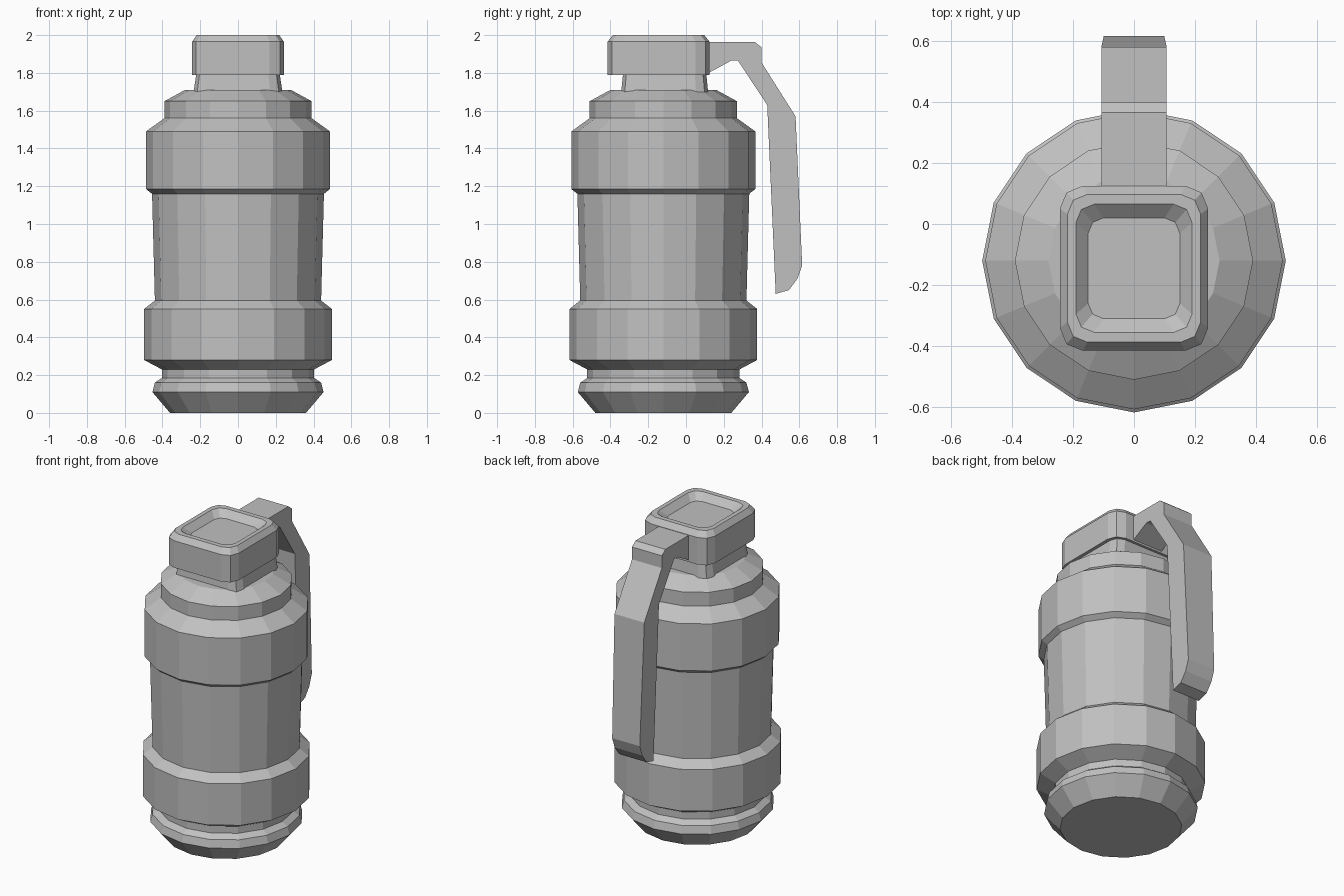
import bpy, bmesh
from math import cos, sin, pi

cube = bpy.data.objects.get("Cube")
if cube:
    bpy.data.objects.remove(cube, do_unlink=True)

grey = bpy.data.materials.new("matte_grey")
grey.use_nodes = True
colour = (0.53, 0.53, 0.53, 1)
grey.diffuse_color = colour
grey.node_tree.nodes["Principled BSDF"].inputs["Base Color"].default_value = colour

AXIS_Y = -0.12


def loft(name, loops):
    """Skin a stack of equal-length point loops and cap both ends."""
    bm = bmesh.new()
    rings = [[bm.verts.new(p) for p in loop] for loop in loops]
    count = len(rings[0])
    for low, high in zip(rings, rings[1:]):
        for i in range(count):
            j = (i + 1) % count
            bm.faces.new((low[i], low[j], high[j], high[i]))
    bm.faces.new(rings[0][::-1])
    bm.faces.new(rings[-1])
    bmesh.ops.recalc_face_normals(bm, faces=bm.faces)
    mesh = bpy.data.meshes.new(name)
    bm.to_mesh(mesh)
    bm.free()
    mesh.materials.append(grey)
    obj = bpy.data.objects.new(name, mesh)
    bpy.context.collection.objects.link(obj)
    return obj


def circle(r, z, sides=16):
    return [(r * cos(2 * pi * i / sides), AXIS_Y + r * sin(2 * pi * i / sides), z)
            for i in range(sides)]


def rounded_rect(hx, hy, cy, radius, z, steps=2):
    loop = []
    for k, (sx, sy) in enumerate(((1, 1), (-1, 1), (-1, -1), (1, -1))):
        for s in range(steps + 1):
            a = (k + s / steps) * pi / 2
            loop.append((sx * (hx - radius) + radius * cos(a),
                         cy + sy * (hy - radius) + radius * sin(a), z))
    return loop


# Turned body: foot, groove, lower band, barrel, upper band, shoulder
profile = [(0.36, 0), (0.453, 0.11), (0.44, 0.16), (0.403, 0.185), (0.403, 0.23),
           (0.497, 0.28), (0.497, 0.55), (0.44, 0.595), (0.455, 1.16),
           (0.487, 1.185), (0.487, 1.49), (0.39, 1.56), (0.39, 1.65), (0.28, 1.71)]
loft("body", [circle(r, z) for r, z in profile])

# Tapered neck
loft("neck", [rounded_rect(0.235, 0.23, -0.113, 0.065, 1.70),
              rounded_rect(0.22, 0.22, -0.113, 0.06, 1.80)])

# Cap with a bevelled rim and sunken top
CAP_Y = -0.145
cap_rings = [(0.243, 0.27, 0.075, 1.79), (0.243, 0.27, 0.075, 1.965),
             (0.218, 0.242, 0.065, 2.0), (0.19, 0.21, 0.06, 2.0),
             (0.15, 0.165, 0.05, 1.96)]
loft("cap", [rounded_rect(hx, hy, CAP_Y, r, z) for hx, hy, r, z in cap_rings])

# Bent lever behind the body, slightly narrower at its lower end
side = [(0.09, 1.963), (0.365, 1.963), (0.40, 1.935), (0.40, 1.855), (0.58, 1.57),
        (0.615, 0.78), (0.59, 0.71), (0.545, 0.65), (0.475, 0.63),
        (0.43, 1.63), (0.275, 1.865), (0.24, 1.865), (0.12, 1.80), (0.09, 1.80)]
loft("lever", [[(s * (0.107 if z > 1 else 0.099), y, z) for y, z in side]
               for s in (-1, 1)])
